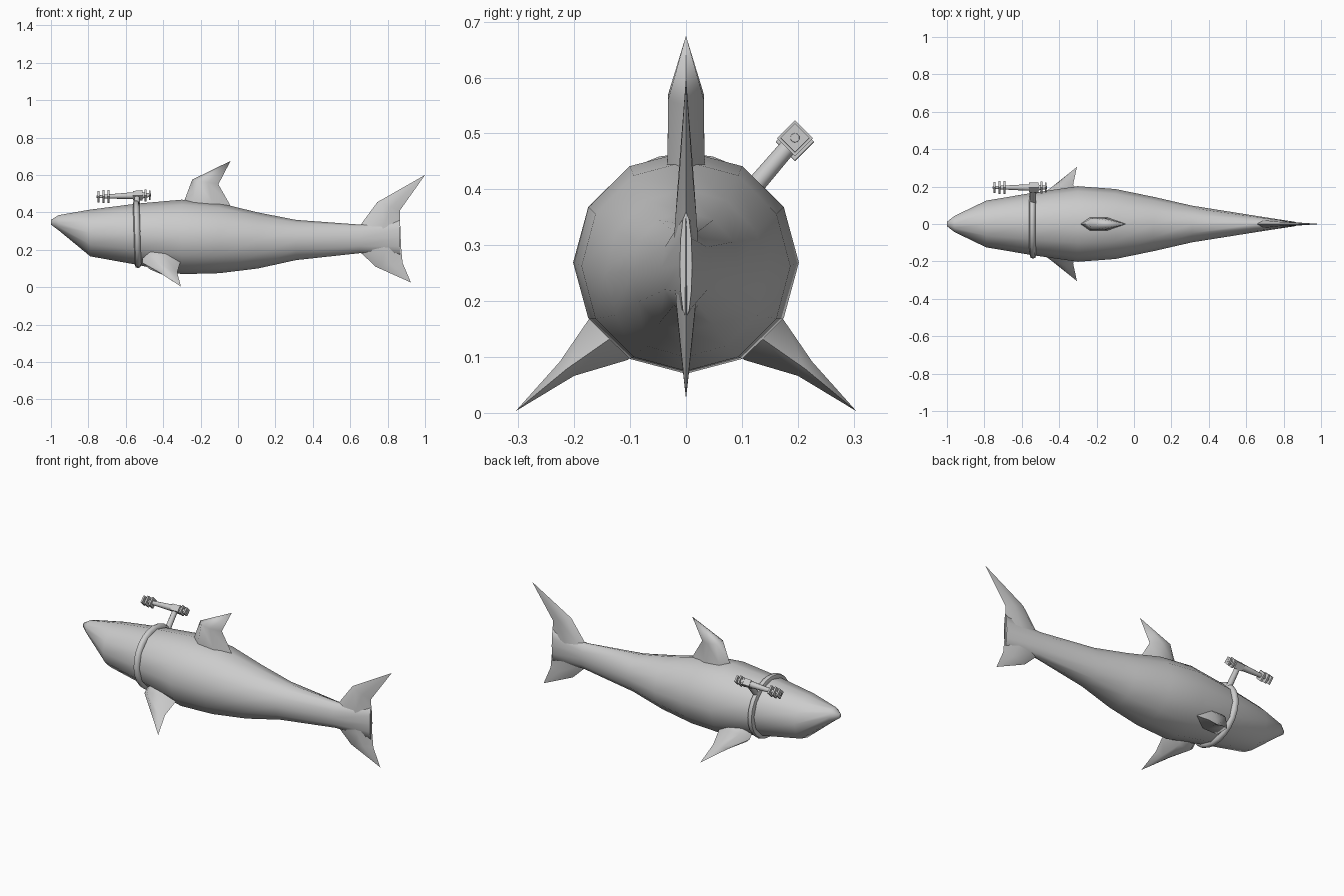
import bpy, bmesh
from math import sin, cos, pi, radians
from mathutils import Vector

cube = bpy.data.objects.get("Cube")
if cube:
    bpy.data.objects.remove(cube, do_unlink=True)

grey = bpy.data.materials.new("plain grey")
grey.use_nodes = True
grey.diffuse_color = (0.6, 0.6, 0.6, 1)
grey.node_tree.nodes["Principled BSDF"].inputs["Base Color"].default_value = (0.6, 0.6, 0.6, 1)


def loft(name, rings, angle=50):
    """Skin a list of equal-length point rings and cap both ends."""
    bm = bmesh.new()
    rows = [[bm.verts.new(p) for p in ring] for ring in rings]
    n = len(rows[0])
    for a, b in zip(rows, rows[1:]):
        for i in range(n):
            j = (i + 1) % n
            bm.faces.new((a[i], a[j], b[j], b[i]))
    bm.faces.new(rows[0])
    bm.faces.new(rows[-1])
    bmesh.ops.remove_doubles(bm, verts=bm.verts, dist=0.0002)
    bmesh.ops.recalc_face_normals(bm, faces=bm.faces)
    mesh = bpy.data.meshes.new(name)
    bm.to_mesh(mesh)
    bm.free()
    mesh.materials.append(grey)
    obj = bpy.data.objects.new(name, mesh)
    bpy.context.collection.objects.link(obj)
    bpy.ops.object.select_all(action='DESELECT')
    obj.select_set(True)
    bpy.context.view_layer.objects.active = obj
    bpy.ops.object.shade_smooth_by_angle(angle=radians(angle))
    return obj


def oval(x, top, bottom, half_width, sides=12, y=0, lean=0):
    """Upright oval ring around the x axis; lean shifts its top forward."""
    mid, half = (top + bottom) / 2, (top - bottom) / 2
    return [(x - lean * cos(2 * pi * i / sides),
             y + half_width * sin(2 * pi * i / sides),
             mid + half * cos(2 * pi * i / sides)) for i in range(sides)]


def fin(name, sections, normal):
    """Fin from (leading point, trailing point, half thickness) sections."""
    normal = Vector(normal).normalized()
    rings = []
    for lead, trail, t in sections:
        a, b, n = Vector(lead), Vector(trail), normal * t
        front, back = a.lerp(b, 0.2), a.lerp(b, 0.6)
        rings.append([a, front + n, back + n, b, back - n, front - n])
    return loft(name, rings, 60)


# Body, nose to tail root: x, top, bottom, half width
body = [(-1, .36, .335, .012), (-.96, .385, .305, .043), (-.79, .415, .165, .125),
        (-.54, .447, .12, .167), (-.3, .468, .07, .202), (-.1, .45, .075, .187),
        (.105, .4, .1, .145), (.31, .36, .145, .098), (.65, .335, .182, .044),
        (.865, .36, .17, .011)]
loft("body", [oval(*r) for r in body], 60)

# Dorsal fin
fin("dorsal_fin", [((-.29, 0, .42), (-.03, 0, .4), .036),
                   ((-.285, 0, .468), (-.045, 0, .445), .033),
                   ((-.245, 0, .575), (-.105, 0, .55), .032),
                   ((-.04, 0, .675), (-.04, 0, .675), 0)], (0, 1, 0))

# Tail lobes
fin("upper_tail_lobe", [((.6, 0, .26), (.87, 0, .26), .022),
                        ((.655, 0, .333), (.867, 0, .34), .02),
                        ((.745, 0, .455), (.865, 0, .41), .012),
                        ((1, 0, .6), (1, 0, .6), 0)], (0, 1, 0))
fin("lower_tail_lobe", [((.6, 0, .26), (.87, 0, .26), .022),
                        ((.66, 0, .182), (.873, 0, .2), .017),
                        ((.735, 0, .11), (.88, 0, .13), .01),
                        ((.925, 0, .025), (.925, 0, .025), 0)], (0, 1, 0))

# Pectoral fins, mirrored across the body
pectoral = fin("pectoral_fins", [((-.51, .115, .155), (-.3, .115, .155), .05),
                                 ((-.51, .14, .13), (-.31, .14, .13), .05),
                                 ((-.42, .213, .079), (-.325, .213, .079), .018),
                                 ((-.305, .305, .003), (-.305, .305, .003), 0)], (.78, 0, 0.63))
pectoral.data.clear_geometry()
bpy.data.objects.remove(pectoral, do_unlink=True)
pectoral = fin("pectoral_fins", [((-.51, .115, .155), (-.3, .115, .155), .05),
                                 ((-.51, .14, .13), (-.31, .14, .13), .05),
                                 ((-.42, .213, .079), (-.325, .213, .079), .018),
                                 ((-.305, .305, .003), (-.305, .305, .003), 0)], (0, .7, .7))
mirror = pectoral.modifiers.new("mirror", 'MIRROR')
mirror.use_axis = (False, True, False)

# Collar strap around the body
strap = [(-.557, 0), (-.552, .014), (-.54, .018), (-.528, .014), (-.522, 0)]
loft("collar", [oval(x, .447 + g, .12 - g, .167 + g, 24, 0, .005) for x, g in strap])


# Mounted emitter
GUN_Y, GUN_Z = .195, .49


def turned(name, profile, sides):
    """Part turned around the emitter axis from (x, radius) pairs."""
    return loft(name, [oval(x, GUN_Z + .03 * (x + .54) + r, GUN_Z + .03 * (x + .54) - r,
                            r, sides, GUN_Y) for x, r in profile], 40)


turned("emitter_barrel", [(-.757, .006), (-.7, .011), (-.68, .012), (-.57, .018),
                          (-.51, .016), (-.465, .008)], 10)
turned("emitter_block", [(-.562, .026), (-.518, .026)], 4)
plates = [(-.745, .03), (-.72, .034), (-.692, .034), (-.515, .028), (-.495, .032), (-.472, .026)]
for i, (x, r) in enumerate(plates):
    turned(f"emitter_plate_{i + 1}", [(x - .005, r), (x + .005, r)], 4)

# Post from the collar to the emitter
along, side = Vector((0, .65, .76)), Vector((0, .76, -.65))
post = []
for p, r in ((Vector((-.54, .105, .385)), .017), (Vector((-.54, GUN_Y, GUN_Z)), .015)):
    post.append([p + side * r * cos(i * pi / 5) + Vector((r * sin(i * pi / 5), 0, 0))
                 for i in range(10)])
loft("emitter_post", post)
